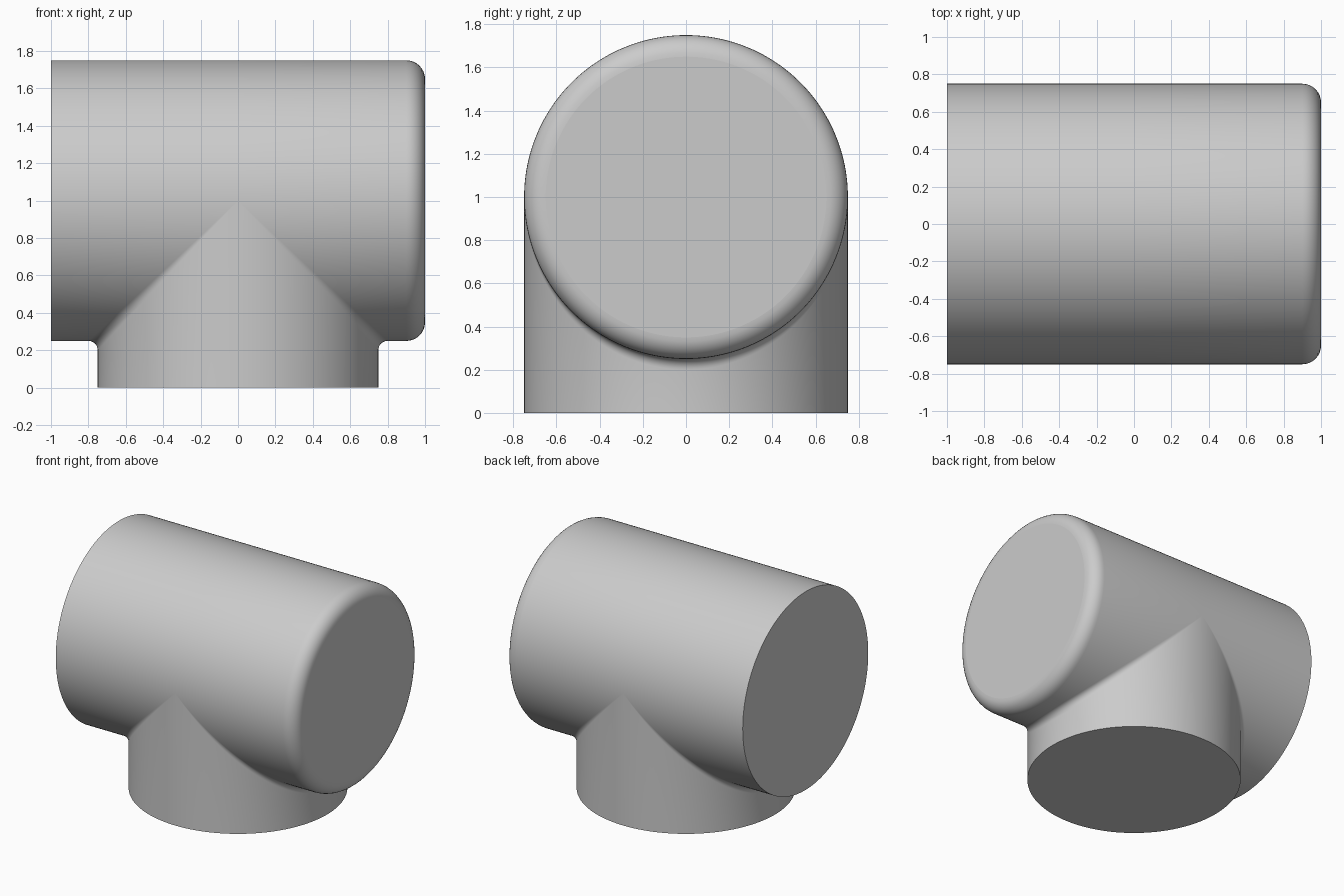
import bpy
import bmesh
from math import sin, cos, pi
from mathutils import Vector

cube = bpy.data.objects.get("Cube")
if cube:
    bpy.data.objects.remove(cube, do_unlink=True)

RADIUS = 0.75    # both pipes
AXIS_Z = 1.0     # height of the horizontal pipe
HALF = 1.0       # half length of the horizontal pipe
ROUND = 0.1      # rounded rim at the +x end
FILLET = 0.05    # blend where the pipes meet
STEPS = 96       # strips per half turn
ARC = 8          # segments in each small arc

grey = bpy.data.materials.new("plain grey")
grey.use_nodes = True
grey.diffuse_color = (0.6, 0.6, 0.6, 1)
grey.node_tree.nodes["Principled BSDF"].inputs["Base Color"].default_value = (0.6, 0.6, 0.6, 1)


def on_run(x, radius, a):
    """Point on the horizontal pipe; angle a is measured from straight down."""
    return Vector((x, radius * sin(a), AXIS_Z - radius * cos(a)))


def run_end(side, a):
    """Outer end of the horizontal pipe: rounded on +x, square on -x."""
    if side < 0:
        return [on_run(-HALF, RADIUS, a)]
    return [on_run(HALF - ROUND + ROUND * sin(b), RADIUS - ROUND + ROUND * cos(b), a)
            for b in (i / ARC * pi / 2 for i in range(ARC + 1))]


def lower_path(side, a):
    """From the foot of the branch, through the fillet, to the end of the run."""
    c, s = max(cos(a), 0), sin(a)
    reach = RADIUS + FILLET
    centre = Vector((side * reach * c, reach * s, AXIS_Z - reach * c))
    to_branch = Vector((-side * c, -s, 0))
    to_run = Vector((0, -s, c))
    blend = []
    for i in range(ARC + 1):
        b = i / ARC * pi / 2
        d = (to_branch * cos(b) + to_run * sin(b)).normalized()
        blend.append(centre + d * FILLET)
    foot = Vector((side * RADIUS * c, RADIUS * s, 0))
    return [foot] + blend + run_end(side, a)


def upper_path(a):
    """Full length line along the top half of the horizontal pipe."""
    return run_end(-1, a) + [on_run(0, RADIUS, a)] + run_end(1, a)


def add_strips(bm, paths):
    rows = [[bm.verts.new(p) for p in path] for path in paths]
    for r0, r1 in zip(rows, rows[1:]):
        for i in range(len(r0) - 1):
            bm.faces.new((r0[i], r0[i + 1], r1[i + 1], r1[i]))


# Pipe tee skin
bm = bmesh.new()
angles = [-pi / 2 + pi * i / STEPS for i in range(STEPS + 1)]
for side in (1, -1):
    add_strips(bm, [lower_path(side, a) for a in angles])
add_strips(bm, [upper_path(a + pi) for a in angles])
bmesh.ops.remove_doubles(bm, verts=bm.verts, dist=0.00002)

# Flat caps on the three openings
bmesh.ops.holes_fill(bm, edges=[e for e in bm.edges if e.is_boundary], sides=0)
bmesh.ops.recalc_face_normals(bm, faces=bm.faces)
for f in bm.faces:
    f.smooth = len(f.verts) < 10
for e in bm.edges:
    if any(not f.smooth for f in e.link_faces):
        e.smooth = False

mesh = bpy.data.meshes.new("pipe_tee")
bm.to_mesh(mesh)
bm.free()
mesh.materials.append(grey)
tee = bpy.data.objects.new("pipe_tee", mesh)
bpy.context.collection.objects.link(tee)
